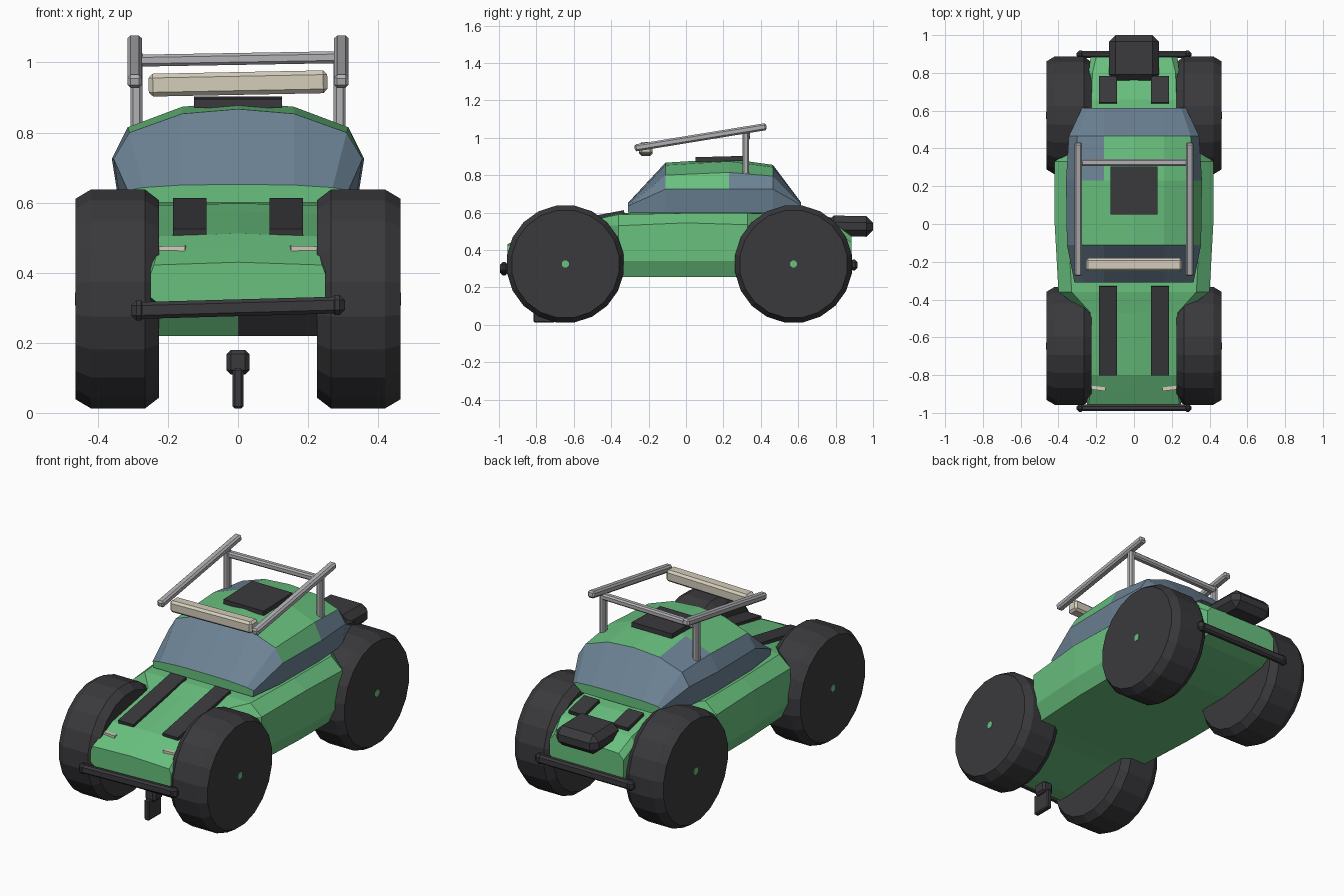
import bpy, bmesh, math
from mathutils import Vector, Matrix

if "Cube" in bpy.data.objects:
    bpy.data.objects.remove(bpy.data.objects["Cube"], do_unlink=True)


def material(name, r, g, b):
    m = bpy.data.materials.new(name)
    m.use_nodes = True
    m.diffuse_color = (r, g, b, 1)
    m.node_tree.nodes["Principled BSDF"].inputs["Base Color"].default_value = (r, g, b, 1)
    return m


GREEN = material("green paint", .14, .53, .21)
GLASS = material("blue glass", .15, .225, .30)
BLACK = material("black rubber", .042, .042, .047)
STEEL = material("grey steel", .44, .44, .46)
CREAM = material("cream lamp", .66, .61, .50)


def finish(name, bm, *mats):
    bmesh.ops.recalc_face_normals(bm, faces=bm.faces)
    mesh = bpy.data.meshes.new(name)
    bm.to_mesh(mesh)
    bm.free()
    for m in mats:
        mesh.materials.append(m)
    ob = bpy.data.objects.new(name, mesh)
    bpy.context.collection.objects.link(ob)
    return ob


def loft(name, stations, rule, *mats):
    """Skin mirrored half sections placed along y; rule(span, band) picks the material."""
    bm = bmesh.new()
    rings = []
    for y, half in stations:
        left = [(-x, z) for x, z in reversed(half) if x > 0]
        rings.append([bm.verts.new((x, y, z)) for x, z in half + left])
    n = len(rings[0])
    for s in range(len(rings) - 1):
        for i in range(n):
            j = (i + 1) % n
            f = bm.faces.new((rings[s][i], rings[s][j], rings[s + 1][j], rings[s + 1][i]))
            f.material_index = rule(s, min(i, n - 2 - i))
    bm.faces.new(rings[0])
    bm.faces.new(rings[-1])
    return finish(name, bm, *mats)


def beam(name, a, b, width, height, mat, bevel=0.0):
    """Bar from a to b with a rectangular section, optionally chamfered."""
    a, b = Vector(a), Vector(b)
    d = b - a
    bm = bmesh.new()
    bmesh.ops.create_cube(bm, size=1)
    bm.transform(Matrix.Translation((a + b) / 2) @ d.to_track_quat('Y', 'Z').to_matrix().to_4x4()
                 @ Matrix.Diagonal((width, d.length, height, 1)))
    ob = finish(name, bm, mat)
    if bevel:
        mod = ob.modifiers.new("chamfer", 'BEVEL')
        mod.width, mod.segments = bevel, 1
    return ob


def lathe_x(name, profile, centre, mat, sides=20):
    """Closed solid of revolution about x from (x, radius) pairs."""
    bm = bmesh.new()
    rings = []
    for x, r in profile:
        ring = []
        for k in range(sides):
            t = math.tau * (k + .5) / sides
            ring.append(bm.verts.new((x, centre[0] + r * math.cos(t), centre[1] + r * math.sin(t))))
        rings.append(ring)
    for p, q in zip(rings, rings[1:]):
        for k in range(sides):
            j = (k + 1) % sides
            bm.faces.new((p[k], p[j], q[j], q[k]))
    bm.faces.new(rings[0])
    bm.faces.new(rings[-1])
    return finish(name, bm, mat)


# Body shell: y, side half width, top half width, bottom, sill, shoulder, top
body_rows = [
    (-.955, .25, .24, .31, .33, .395, .43),
    (-.88, .25, .23, .22, .33, .44, .47),
    (-.80, .25, .23, .22, .33, .47, .512),
    (-.47, .25, .23, .25, .34, .53, .575),
    (-.36, .40, .33, .255, .34, .53, .598),
    (0, .42, .35, .255, .34, .545, .605),
    (.33, .42, .35, .255, .34, .535, .605),
    (.47, .25, .24, .255, .34, .54, .60),
    (.66, .24, .225, .27, .34, .53, .585),
    (.80, .24, .22, .29, .34, .50, .545),
    (.885, .23, .20, .32, .35, .44, .48),
]
body = []
for y, w, t, zb, sill, shoulder, top in body_rows:
    body.append((y, [(0, zb), (w * .9, zb), (w, sill), (w, shoulder), (t, top - .008), (0, top)]))
# the upturned lower front is black
loft("body_shell", body, lambda s, band: 1 if s == 0 and band == 0 else 0, GREEN, BLACK)


# Cabin: y, then half section from sill to roof
def cabin_half(base, waist, z_waist, eave, z_eave, z_top):
    return [(0, .60), (base, .60), (waist, z_waist), (eave, z_eave),
            (.16, z_eave + (z_top - z_eave) * .8), (0, z_top)]


cabin = [
    (-.31, cabin_half(.31, .315, .635, .27, .643, .652)),
    (-.11, cabin_half(.335, .355, .725, .31, .80, .867)),
    (.23, cabin_half(.34, .36, .725, .315, .815, .888)),
    (.465, cabin_half(.325, .345, .725, .30, .795, .855)),
    (.615, cabin_half(.27, .275, .64, .25, .648, .655)),
]


def cabin_rule(span, band):
    if span in (0, 3) or band <= 1:
        return 1
    return 1 if span == 2 and band == 2 else 0


loft("cabin", cabin, cabin_rule, GREEN, GLASS)

# Wheels and hubs
tread = [(.225, .285), (.265, .316), (.42, .316), (.463, .29)]
hub = [(.44, .02), (.465, .02)]
for end, y in (("front", -.645), ("rear", .575)):
    for side, s in (("left", 1), ("right", -1)):
        lathe_x(f"{end}_{side}_wheel", [(s * x, r) for x, r in tread], (y, .325), BLACK)
        lathe_x(f"{end}_{side}_hub", [(s * x, r) for x, r in hub], (y, .325), GREEN, 8)

for side, s in (("left", 1), ("right", -1)):
    # Bonnet and tail pads
    beam(f"{side}_bonnet_pad", (s * .138, -.80, .515), (s * .138, -.33, .603), .095, .02, BLACK)
    beam(f"{side}_tail_pad", (s * .138, .64, .595), (s * .138, .78, .562), .095, .02, BLACK)
    # Headlights
    beam(f"{side}_headlight", (s * .15, -.875, .468), (s * .235, -.865, .466), .02, .018, CREAM)
    # Roof rack sides
    beam(f"{side}_rack_rail", (s * .295, -.275, .945), (s * .295, .43, 1.06), .042, .038, STEEL, .009)
    beam(f"{side}_rack_post", (s * .29, .32, .76), (s * .29, .32, 1.035), .034, .036, STEEL, .008)

beam("rack_crossbar", (-.29, .325, 1.005), (.29, .325, 1.015), .036, .034, STEEL, .008)
beam("light_bar", (-.255, -.215, .935), (.255, -.215, .945), .07, .065, CREAM, .012)
beam("roof_hatch", (0, .05, .883), (0, .305, .89), .25, .026, BLACK)

# Bumpers with end caps
for end, y, z, tilt in (("front", -.973, .30, .008), ("rear", .897, .32, 0)):
    beam(f"{end}_bumper", (-.29, y, z - tilt), (.29, y, z + tilt), .036, .048, BLACK, .01)
    for s in (1, -1):
        beam(f"{end}_bumper_cap", (s * .262, y, z + s * tilt), (s * .305, y, z + s * tilt),
             .042, .058, BLACK, .015)

# Tail box
beam("tail_box", (0, .755, .53), (0, 1.0, .525), .265, .11, BLACK, .035)

# Front hook: head and hanging blade
beam("hook_head", (0, -.79, .145), (0, -.71, .145), .065, .07, BLACK, .012)
beam("hook_blade", (0, -.815, .07), (0, -.70, .07), .03, .115, BLACK, .006)
